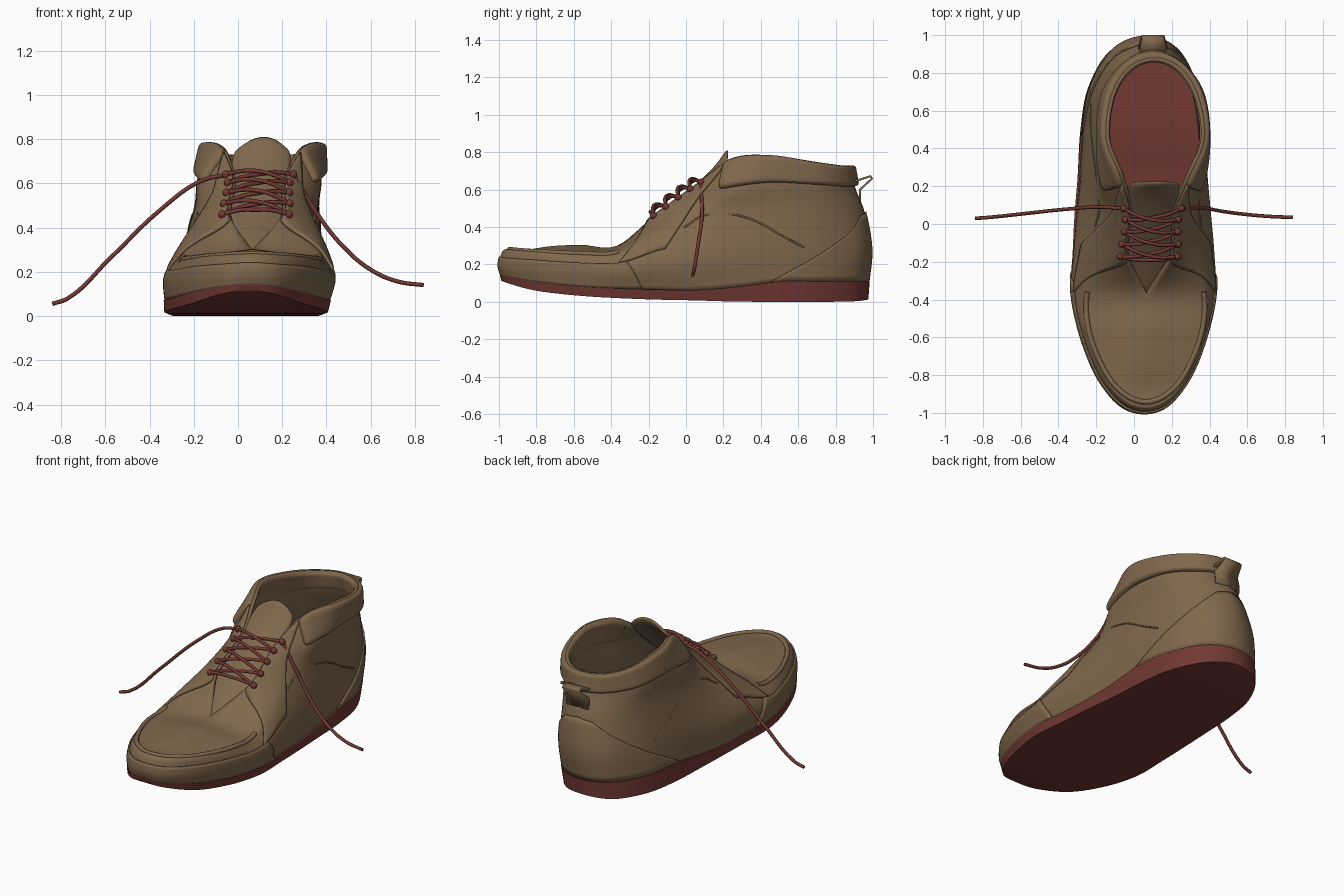
import bpy, bmesh, math
from mathutils import Vector

if "Cube" in bpy.data.objects:
    bpy.data.objects.remove(bpy.data.objects["Cube"])

def material(name, rgb):
    m = bpy.data.materials.new(name)
    m.diffuse_color = (*rgb, 1)
    m.use_nodes = True
    m.node_tree.nodes["Principled BSDF"].inputs["Base Color"].default_value = m.diffuse_color
    return m

BROWN = material("tan leather", (0.215, 0.138, 0.074))
RED = material("oxblood rubber", (0.17, 0.041, 0.033))

# Half outlines of the shoe from toe to heel: (half width, y, z), 12 stations each
WELT = [(0, -.985, .14), (.12, -.95, .13), (.24, -.8, .105), (.325, -.58, .08), (.365, -.36, .068), (.355, -.15, .062),
        (.345, .05, .06), (.33, .25, .075), (.315, .5, .105), (.275, .72, .105), (.165, .91, .105), (0, .972, .105)]
BULGE = [(0, -1.0, .2), (.13, -.955, .19), (.25, -.8, .18), (.335, -.58, .17), (.38, -.36, .17), (.37, -.15, .2),
         (.35, .05, .22), (.33, .25, .25), (.31, .5, .28), (.27, .72, .28), (.165, .92, .28), (0, .988, .28)]
RIDGE = [(0, -.978, .275), (.12, -.935, .27), (.23, -.8, .26), (.315, -.58, .24), (.345, -.36, .235), (.3, -.15, .34),
         (.275, .05, .42), (.28, .25, .48), (.28, .5, .5), (.245, .72, .5), (.14, .89, .48), (0, .955, .48)]
SHOULDER = [(0, -.93, .28), (.1, -.89, .275), (.19, -.78, .27), (.27, -.57, .265), (.275, -.36, .275), (.2, -.15, .42),
            (.185, .05, .56), (.265, .22, .6), (.28, .45, .63), (.25, .69, .62), (.14, .84, .61), (0, .905, .61)]
EDGE = [(0, -.89, .275), (0, -.84, .28), (0, -.72, .298), (0, -.56, .305), (0, -.37, .3), (.12, -.17, .46),
        (.115, .06, .625), (.18, .25, .765), (.26, .45, .785), (.23, .68, .75), (.135, .83, .73), (0, .88, .73)]
LEVELS = [WELT, BULGE, RIDGE, SHOULDER, EDGE]
LAST = 11

def catmull(a, b, c, d, t):
    return 0.5 * (2 * b + (c - a) * t + (2 * a - 5 * b + 4 * c - d) * t * t + (3 * b - a - 3 * c + d) * t ** 3)

def along(curve, s):
    def at(i):
        if 0 <= i <= LAST:
            return Vector(curve[i])
        p = Vector(curve[-i if i < 0 else 2 * LAST - i])
        p.x = -p.x
        return p
    i = min(int(s), LAST - 1)
    p = catmull(at(i - 1), at(i), at(i + 1), at(i + 2), s - i)
    p.x = max(p.x, 0)
    return p

def surface(s, l):
    pts = [along(c, s) for c in LEVELS]
    pts = [2 * pts[0] - pts[1]] + pts + [2 * pts[-1] - pts[-2]]
    i = min(int(l), 3)
    p = catmull(*pts[i:i + 4], l - i)
    p.x = max(p.x, 0)
    return p

def place(p, side):
    # The centre line leans slightly towards +x with height
    return Vector((0.035 + 0.1 * p.z + side * p.x, p.y, p.z))

def finish(name, bm, mat, thickness=0, offset=-1, subdiv=0):
    me = bpy.data.meshes.new(name)
    bm.to_mesh(me)
    bm.free()
    ob = bpy.data.objects.new(name, me)
    bpy.context.collection.objects.link(ob)
    me.materials.append(mat)
    if thickness:
        m = ob.modifiers.new("thickness", 'SOLIDIFY')
        m.thickness, m.offset = thickness, offset
    if subdiv:
        m = ob.modifiers.new("soften", 'SUBSURF')
        m.levels = m.render_levels = subdiv
    bpy.ops.object.select_all(action='DESELECT')
    ob.select_set(True)
    bpy.context.view_layer.objects.active = ob
    bpy.ops.object.shade_smooth_by_angle(angle=math.radians(45))
    return ob

def panel(name, corners, nu, nv, thickness, offset=-1, subdiv=0):
    """Mirrored sheet on the shoe surface; corners are (station, level)."""
    (a, b, c, d) = [Vector(k) for k in corners]
    bm = bmesh.new()
    for side in (1, -1):
        grid = []
        for i in range(nu + 1):
            u = i / nu
            lo, hi = a.lerp(b, u), d.lerp(c, u)
            grid.append([bm.verts.new(place(surface(*lo.lerp(hi, j / nv)), side)) for j in range(nv + 1)])
        for i in range(nu):
            for j in range(nv):
                q = [grid[i][j], grid[i + 1][j], grid[i + 1][j + 1], grid[i][j + 1]]
                bm.faces.new(q if side > 0 else q[::-1])
    bmesh.ops.remove_doubles(bm, verts=bm.verts, dist=0.0008)
    return finish(name, bm, BROWN, thickness, offset, subdiv)

def slab(name, grow, bottom, top):
    """Closed plate following the welt outline, between two height functions."""
    bm = bmesh.new()
    rows = []
    n = 66
    for i in range(n + 1):
        s = LAST * i / n
        p = along(WELT, s)
        row = []
        for side, f, g in ((-1, top, grow), (-1, bottom, grow - .008), (1, bottom, grow - .008), (1, top, grow)):
            k = 1 + g / 0.37
            q = place(Vector((p.x * k, p.y * (1 + g / 1.2), f(s, p))), side)
            row.append(bm.verts.new(q))
        rows.append(row)
    for r0, r1 in zip(rows, rows[1:]):
        for j in range(4):
            bm.faces.new((r0[j], r0[(j + 1) % 4], r1[(j + 1) % 4], r1[j]))
    bm.faces.new(rows[0])
    bm.faces.new(rows[-1])
    bmesh.ops.remove_doubles(bm, verts=bm.verts, dist=0.0005)
    bmesh.ops.recalc_face_normals(bm, faces=bm.faces)
    return finish(name, bm, RED)

def tube(name, pts, radius, mat):
    cu = bpy.data.curves.new(name, 'CURVE')
    cu.dimensions, cu.bevel_depth, cu.bevel_resolution = '3D', radius, 2
    cu.resolution_u, cu.use_fill_caps = 6, True
    sp = cu.splines.new('BEZIER')
    sp.bezier_points.add(len(pts) - 1)
    for b, p in zip(sp.bezier_points, pts):
        b.co = p
        b.handle_left_type = b.handle_right_type = 'AUTO'
    ob = bpy.data.objects.new(name, cu)
    bpy.context.collection.objects.link(ob)
    cu.materials.append(mat)
    bpy.ops.object.select_all(action='DESELECT')
    ob.select_set(True)
    bpy.context.view_layer.objects.active = ob
    bpy.ops.object.convert(target='MESH')

# Sole with toe spring and thicker heel, and the insole inside
BOTTOM = [(0, 0, z) for z in (.115, .1, .06, .034, .02, .012, .008, .002, 0, 0, .004, .014)]
slab("sole", 0.012, lambda s, p: max(0, along(BOTTOM, s).z), lambda s, p: p.z + .004)
slab("insole", -0.025, lambda s, p: p.z - .01, lambda s, p: p.z + .02)

# Upper, padded collar and leather overlays
panel("upper", [(0, 0), (LAST, 0), (LAST, 4), (0, 4)], 66, 24, 0.02)
panel("collar", [(6.75, 3.05), (LAST, 3.05), (LAST, 4), (6.75, 4)], 20, 4, 0.055, 0, 2)
panel("eyelet_facing", [(4.0, 1.5), (5.2, 1.5), (6.8, 3.95), (4.85, 3.95)], 16, 16, 0.012, 1)
panel("heel_counter", [(7.8, 0.02), (LAST, 0.02), (LAST, 2.0), (10.4, 1.9)], 20, 10, 0.009, 1)
panel("toe_guard", [(0, 0.03), (4.6, 0.03), (4.2, 1.5), (0, 1.5)], 28, 8, 0.008, 1)

# Raised moccasin seam round the toe, and side seams
half = [surface(0.25 * i, 2.75) for i in range(17)]
tube("toe_seam", [place(p, -1) for p in half[:0:-1]] + [place(p, 1) for p in half], 0.014, BROWN)
for side, word in ((-1, "left"), (1, "right")):
    tube(word + "_side_seam", [place(surface(s, l), side) for s, l in
         ((5.7, 2.0), (6.2, 2.15), (7.2, 1.85), (8.2, 1.25), (8.6, 1.05))], 0.005, BROWN)

# Tongue
bm = bmesh.new()
rows = []
profile = [(.07, -.38, .288), (.13, -.27, .365), (.15, -.15, .455), (.145, 0, .58), (.14, .1, .67), (.14, .18, .755), (.13, .215, .79)]
for k, (w, y, z) in enumerate(profile):
    rows.append([])
    for j in range(9):
        t = j / 4 - 1
        rise = .03 * (1 - t * t) if k == 6 else 0
        rows[-1].append(bm.verts.new(place(Vector((abs(t) * w, y, z - .04 * t * t + rise)), 1 if t > 0 else -1)))
for r0, r1 in zip(rows, rows[1:]):
    for j in range(8):
        bm.faces.new((r0[j], r0[j + 1], r1[j + 1], r1[j]))
finish("tongue", bm, BROWN, 0.022, -1, 1)

# Heel pull tab
bm = bmesh.new()
strip = [(.075, .93, .53), (.08, .93, .60), (.06, .995, .66), (.06, .985, .672), (.075, .885, .64)]
pairs = [[bm.verts.new((.1 + w * sg, y, z)) for sg in (-1, 1)] for w, y, z in strip]
for a, b in zip(pairs, pairs[1:]):
    bm.faces.new((a[0], a[1], b[1], b[0]))
bmesh.ops.recalc_face_normals(bm, faces=bm.faces)
finish("pull_tab", bm, BROWN, 0.012, 0)

# Eyelets
lift = Vector((0, -.012, .014))
holes = {sg: [place(surface(5.0 + .3 * k, 3.6), sg) + lift for k in range(5)] for sg in (-1, 1)}
bm = bmesh.new()
for sg in holes:
    for p in holes[sg]:
        v = bmesh.ops.create_uvsphere(bm, u_segments=10, v_segments=6, radius=0.019)["verts"]
        bmesh.ops.translate(bm, verts=v, vec=p)
finish("eyelets", bm, RED)

# Crossed laces and the two loose ends
def crossing(name, a, b, up):
    mid = (a + b) / 2 + Vector((0, -.6, .7)) * up
    tube(name, [a, a.lerp(mid, .55) + lift * .6, mid, b.lerp(mid, .55) + lift * .6, b], 0.0095, RED)

crossing("lace_bottom", holes[-1][0], holes[1][0], .03)
for k in range(4):
    crossing("lace_cross_a", holes[-1][k], holes[1][k + 1], .03)
    crossing("lace_cross_b", holes[1][k], holes[-1][k + 1], .048)
tube("lace_end_left", [holes[-1][4], (-.17, .09, .61), (-.34, .08, .49), (-.58, .055, .26), (-.77, .035, .08), (-.84, .03, .055)], 0.0095, RED)
tube("lace_end_right", [holes[1][4], (.36, .085, .46), (.48, .065, .31), (.6, .05, .21), (.72, .04, .157), (.84, .035, .14)], 0.0095, RED)
